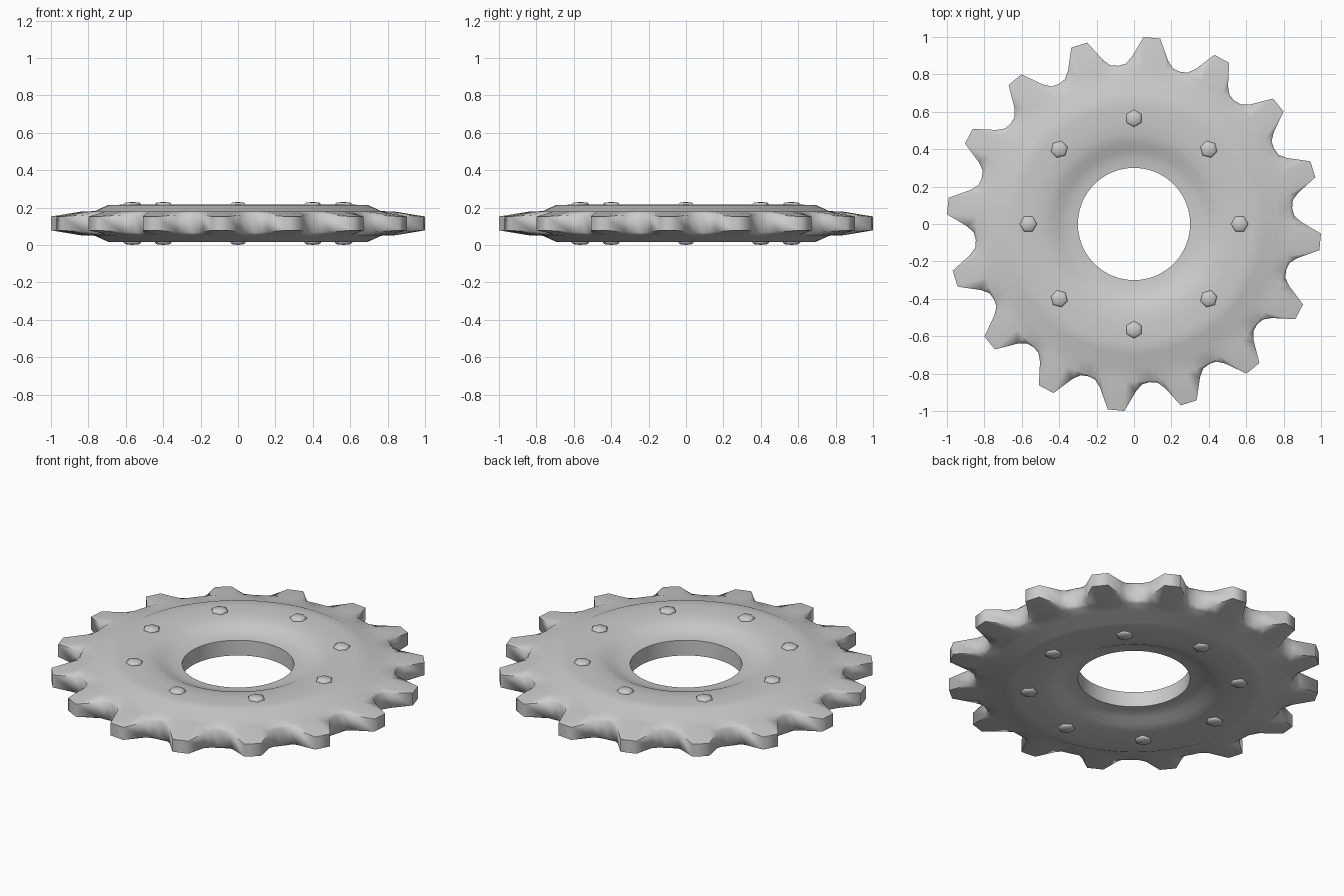
import bpy, bmesh
from math import cos, sin, radians, pi

if "Cube" in bpy.data.objects:
    bpy.data.objects.remove(bpy.data.objects["Cube"])

MID = 0.115      # height of the symmetry plane
TEETH = 16
PHASE = 84.5     # direction of one tooth, degrees

# Tooth outline: offset angle, radius, half thickness
TOOTH = [(-8.6, 0.857, 0.048), (-6.3, 0.892, 0.045), (-2.55, 1.001, 0.037),
         (2.55, 1.001, 0.037), (6.3, 0.892, 0.045), (8.6, 0.857, 0.048),
         (11.25, 0.850, 0.050)]
# Disc section from the bore outwards: radius, half thickness
DISC = [(0.30, 0.045), (0.345, 0.049), (0.39, 0.062), (0.43, 0.081),
        (0.48, 0.094), (0.55, 0.099), (0.63, 0.1), (0.695, 0.098),
        (0.765, 0.066), (0.842, 0.063)]


def finish(bm, name, angle):
    bmesh.ops.recalc_face_normals(bm, faces=bm.faces)
    me = bpy.data.meshes.new(name)
    bm.to_mesh(me)
    bm.free()
    ob = bpy.data.objects.new(name, me)
    bpy.context.collection.objects.link(ob)
    bpy.ops.object.select_all(action='DESELECT')
    ob.select_set(True)
    bpy.context.view_layer.objects.active = ob
    bpy.ops.object.shade_smooth_by_angle(angle=radians(angle))
    return ob


def bridge(bm, columns):
    # Join closed vertex loops around the axis
    for i, a in enumerate(columns):
        b = columns[(i + 1) % len(columns)]
        for j in range(len(a)):
            k = (j + 1) % len(a)
            bm.faces.new((a[j], a[k], b[k], b[j]))


# Dished disc and toothed rim as one swept section
bm = bmesh.new()
columns = []
for t in range(TEETH):
    for off, r_out, h_out in TOOTH:
        a = radians(PHASE + t * 360 / TEETH + off)
        half = DISC + [(r_out, h_out)]
        section = [(r, MID + h) for r, h in half] + [(r, MID - h) for r, h in reversed(half)]
        columns.append([bm.verts.new((r * cos(a), r * sin(a), z)) for r, z in section])
bridge(bm, columns)
finish(bm, "sprocket_wheel", 70)


# Domed hexagonal bolt heads on both faces
def bolt(name, angle, side):
    bm = bmesh.new()
    cx, cy = 0.565 * cos(angle), 0.565 * sin(angle)
    rings = []
    for r, h in ((0.046, 0.09), (0.046, 0.103), (0.037, 0.111)):
        rings.append([bm.verts.new((cx + r * cos(angle + i * pi / 3),
                                    cy + r * sin(angle + i * pi / 3),
                                    MID + side * h)) for i in range(6)])
    for lo, hi in zip(rings, rings[1:]):
        for i in range(6):
            j = (i + 1) % 6
            bm.faces.new((lo[i], lo[j], hi[j], hi[i]))
    tip = bm.verts.new((cx, cy, MID + side * 0.115))
    for i in range(6):
        bm.faces.new((rings[-1][i], rings[-1][(i + 1) % 6], tip))
    bm.faces.new(rings[0])
    finish(bm, name, 50)


for i in range(8):
    bolt(f"bolt_top_{i + 1}", i * pi / 4, 1)
    bolt(f"bolt_bottom_{i + 1}", i * pi / 4, -1)
